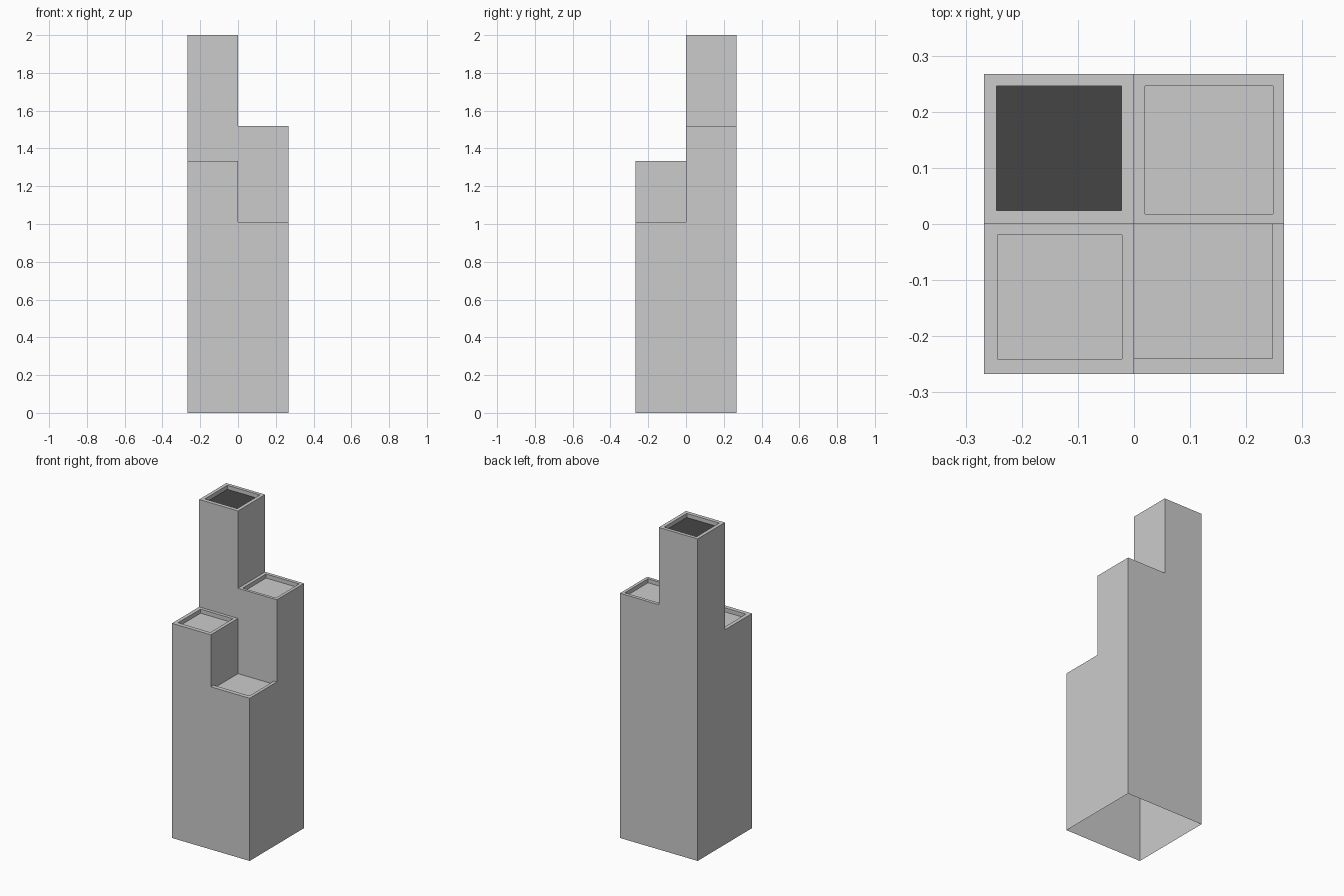
import bpy, bmesh

if "Cube" in bpy.data.objects:
    bpy.data.objects.remove(bpy.data.objects["Cube"])

H = 0.267  # half width of the footprint


def grey(name, v):
    m = bpy.data.materials.new(name)
    m.diffuse_color = (v, v, v, 1)
    m.use_nodes = True
    m.node_tree.nodes["Principled BSDF"].inputs["Base Color"].default_value = m.diffuse_color
    return m


LIGHT, MID, DARK = grey("light_grey", 0.8), grey("mid_grey", 0.57), grey("dark_grey", 0.06)


def rect(x0, x1, y0, y1):
    return [(x0, y0), (x1, y0), (x1, y1), (x0, y1)]


def tower(name, outer, inner, height, depth, bases, accent=False):
    """Block with a sunken roof. bases: wall foot heights front, right, back, left."""
    bm = bmesh.new()

    def face(pts, mat=0):
        f = bm.faces.new([bm.verts.new(p) for p in pts])
        if f.calc_area() < 1e-7:
            bm.faces.remove(f)
        else:
            f.material_index = mat if accent else 0

    o, i = rect(*outer), rect(*inner)
    low = height - depth
    for k in range(4):
        n = (k + 1) % 4
        # outside wall
        if bases[k] is not None:
            face([(*o[k], bases[k]), (*o[n], bases[k]), (*o[n], height), (*o[k], height)],
                 1 if bases[k] > 0 else 0)
        # roof rim, then the inside of the parapet
        face([(*o[k], height), (*o[n], height), (*i[n], height), (*i[k], height)], 1)
        face([(*i[k], height), (*i[n], height), (*i[n], low), (*i[k], low)], 1)
    # sunken roof floor
    face([(*p, low) for p in i], 2)

    bmesh.ops.remove_doubles(bm, verts=bm.verts, dist=1e-5)
    loose = [v for v in bm.verts if not v.link_faces]
    bmesh.ops.delete(bm, geom=loose, context='VERTS')
    me = bpy.data.meshes.new(name)
    bm.to_mesh(me)
    bm.free()
    for m in (LIGHT, MID, DARK) if accent else (LIGHT,):
        me.materials.append(m)
    bpy.context.collection.objects.link(bpy.data.objects.new(name, me))


# Four quarter towers, open underneath, stepping down from the back left
BL, BR, FL, FR = 2.0, 1.52, 1.333, 1.01
tower("tower_back_left", (-H, 0, 0, H), (-0.245, -0.022, 0.024, 0.246),
      BL, 0.025, (FL, BR, 0, 0), accent=True)
tower("tower_back_right", (0, H, 0, H), (0.02, 0.248, 0.018, 0.246),
      BR, 0.025, (FR, 0, 0, None))
tower("tower_front_left", (-H, 0, -H, 0), (-0.243, -0.021, -0.241, -0.02),
      FL, 0.025, (0, FR, None, 0))
tower("tower_front_right", (0, H, -H, 0), (0, 0.247, -0.24, 0),
      FR, 0.02, (0, 0, None, None))
